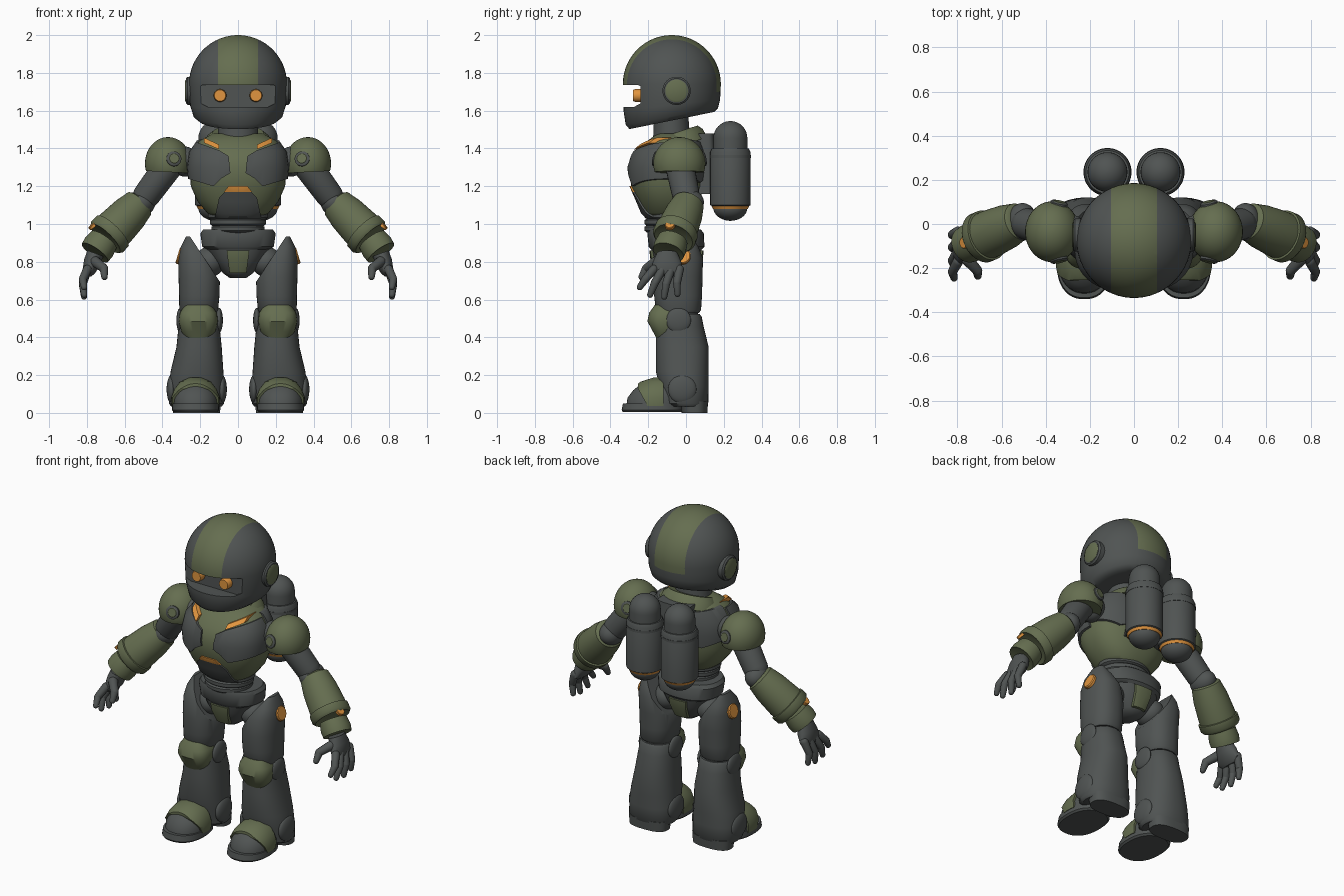
import bpy, bmesh, math
from mathutils import Matrix, Vector

if "Cube" in bpy.data.objects:
    bpy.data.objects.remove(bpy.data.objects["Cube"])


def material(name, rgb):
    m = bpy.data.materials.new(name)
    m.use_nodes = True
    m.diffuse_color = (*rgb, 1)
    m.node_tree.nodes["Principled BSDF"].inputs["Base Color"].default_value = (*rgb, 1)
    return m


GREY = material("dark grey", (0.08, 0.088, 0.086))
OLIVE = material("olive green", (0.13, 0.155, 0.08))
ORANGE = material("orange", (0.75, 0.30, 0.05))


def finish(bm, name, mat, mirror=False, angle=40):
    bmesh.ops.recalc_face_normals(bm, faces=bm.faces)
    mesh = bpy.data.meshes.new(name)
    bm.to_mesh(mesh)
    bm.free()
    ob = bpy.data.objects.new(name, mesh)
    bpy.context.collection.objects.link(ob)
    mesh.materials.append(mat)
    smooth(ob, angle)
    if mirror:
        ob.modifiers.new("mirror", 'MIRROR')
    return ob


def smooth(ob, angle=40):
    bpy.ops.object.select_all(action='DESELECT')
    ob.select_set(True)
    bpy.context.view_layer.objects.active = ob
    bpy.ops.object.shade_smooth_by_angle(angle=math.radians(angle))


def aim(a, b):
    a, b = Vector(a), Vector(b)
    return Matrix.Translation(a) @ (b - a).to_track_quat('Z', 'Y').to_matrix().to_4x4()


def loft(name, rings, mat, frame=None, power=2.0, seg=40, mirror=False, cut=None, warp=None):
    """Skin rings of (z, rx, ry, cx, cy), then place, warp and cut them."""
    bm = bmesh.new()
    rows = []
    for z, rx, ry, *c in rings:
        cx, cy = c or (0, 0)
        row = []
        for i in range(seg):
            t = math.tau * (i + 0.5) / seg
            x, y = (math.copysign(abs(f) ** (2 / power), f) for f in (math.cos(t), math.sin(t)))
            row.append(bm.verts.new((cx + rx * x, cy + ry * y, z)))
        rows.append(row)
    for lo, hi in zip(rows, rows[1:]):
        for i in range(seg):
            j = (i + 1) % seg
            bm.faces.new((lo[i], lo[j], hi[j], hi[i]))
    bm.faces.new(rows[0][::-1])
    bm.faces.new(rows[-1])
    if frame:
        bm.transform(frame)
    if warp:
        for v in bm.verts:
            v.co = warp(v.co)
    if cut:
        geom = bm.verts[:] + bm.edges[:] + bm.faces[:]
        bmesh.ops.bisect_plane(bm, geom=geom, plane_co=cut[0], plane_no=cut[1], clear_outer=True)
        bmesh.ops.holes_fill(bm, edges=[e for e in bm.edges if e.is_boundary])
    return finish(bm, name, mat, mirror)


def dome(z, rz, r, start=0, n=8):
    """Rings of a rounded end rising from z."""
    steps = [start + (math.pi / 2 - 0.06 - start) * i / n for i in range(n + 1)]
    return [(z + rz * math.sin(t), r * math.cos(t), r * math.cos(t)) for t in steps]


def ball(name, loc, size, mat, mirror=False, cut=None):
    frame = Matrix.Translation(loc) @ Matrix.Diagonal((*size, 1))
    return loft(name, dome(0, 1, 1, -1.51, 20), mat, frame, mirror=mirror, cut=cut)


def disc(name, loc, normal, r, depth, mat, mirror=True):
    rings = [(-depth, r, r), (depth * 0.6, r, r), (depth, r * 0.88, r * 0.88)]
    return loft(name, rings, mat, aim(loc, Vector(loc) + Vector(normal)), seg=28, mirror=mirror)


def capsule(name, a, b, ra, rb, mat, mirror=True, seg=16):
    n = (Vector(b) - Vector(a)).length
    low = [(-z, r, r) for z, r, _ in reversed(dome(0, ra, ra, n=4))]
    return loft(name, low + dome(n, rb, rb, n=4), mat, aim(a, b), seg=seg, mirror=mirror)


def boolean(ob, outline, near, far, mode, axis='Y'):
    """Cut an object with a prism drawn across the given axis."""
    bm = bmesh.new()
    place = (lambda p, d: (p[0], d, p[1])) if axis == 'Y' else (lambda p, d: (d, p[0], p[1]))
    ends = [[bm.verts.new(place(p, d)) for p in outline] for d in (near, far)]
    n = len(outline)
    for e in ends:
        bm.faces.new(e)
    for i in range(n):
        j = (i + 1) % n
        bm.faces.new((ends[0][i], ends[0][j], ends[1][j], ends[1][i]))
    cutter = finish(bm, "cutter", GREY)
    cutter.hide_render = True
    mod = ob.modifiers.new("cut", 'BOOLEAN')
    mod.operation, mod.object = mode, cutter
    bpy.context.view_layer.objects.active = ob
    bpy.ops.object.modifier_apply(modifier="cut")
    bpy.data.objects.remove(cutter)
    smooth(ob)


def plate(name, body, outline, grow, mat, mirror=True, near=-0.08, far=-0.6, axis='Y'):
    """Raised panel that follows the surface of a body."""
    bm = bmesh.new()
    bm.from_mesh(body.data)
    bm.normal_update()
    for v, n in [(v, v.normal.copy()) for v in bm.verts]:
        v.co += n * grow
    ob = finish(bm, name, mat)
    boolean(ob, outline, near, far, 'INTERSECT', axis)
    if mirror:
        ob.modifiers.new("mirror", 'MIRROR')
    return ob


# Helmet: domed shell with a tilted lower rim, visor slot and centre stripe
def tilt_rim(p):
    t = max(0, (1.74 - p.z) / 0.19)
    return Vector((p.x, p.y, p.z + t * 0.2 * (p.y + 0.075)))


shell = [(1.55, 0.17, 0.19), (1.548, 0.205, 0.225), (1.57, 0.235, 0.245), (1.63, 0.254, 0.256)]
shell = [(z, rx, ry, 0, -0.075) for z, rx, ry in shell + dome(1.74, 0.26, 0.26, n=14)]
helmet = loft("helmet", shell, GREY, seg=56, warp=tilt_rim)
bm = bmesh.new()
bm.from_mesh(helmet.data)
for co, no in (((0.105, 0, 0), (1, 0, 0)), ((-0.105, 0, 0), (1, 0, 0)), ((0, 0, 1.7), (0, 0, 1))):
    bmesh.ops.bisect_plane(bm, geom=bm.verts[:] + bm.edges[:] + bm.faces[:], plane_co=co, plane_no=no)
for f in bm.faces:
    c = f.calc_center_median()
    f.material_index = int(abs(c.x) < 0.105 and c.z > 1.7)
bm.to_mesh(helmet.data)
bm.free()
helmet.data.materials.append(OLIVE)
slot = [(-0.2, 1.64), (-0.16, 1.62), (0.16, 1.62), (0.2, 1.64), (0.205, 1.725), (0.19, 1.735),
        (-0.19, 1.735), (-0.205, 1.725)]
boolean(helmet, slot, -0.6, -0.24, 'DIFFERENCE')
disc("eye", (0.095, -0.25, 1.68), (0, -1, 0), 0.034, 0.03, ORANGE)
disc("ear_ring", (0.255, -0.05, 1.705), (1, 0, 0), 0.075, 0.02, GREY)
disc("ear_cap", (0.27, -0.05, 1.705), (1, 0, 0), 0.06, 0.01, OLIVE)

# Neck and collar
loft("neck", [(1.42, 0.11, 0.1, 0, -0.075), (1.6, 0.1, 0.09, 0, -0.08)], GREY)
loft("collar", [(-0.05, 0.18, 0.15), (0, 0.165, 0.14), (0.025, 0.135, 0.12), (0.02, 0.1, 0.09)], OLIVE,
     Matrix.Translation((0, -0.045, 1.46)) @ Matrix.Rotation(0.32, 4, 'X'))

# Chest and its panels
chest = loft("chest", [(1.04, 0.14, 0.12, 0, -0.09), (1.06, 0.165, 0.14, 0, -0.09),
                       (1.12, 0.215, 0.165, 0, -0.09), (1.20, 0.25, 0.19, 0, -0.1),
                       (1.30, 0.258, 0.2, 0, -0.1), (1.38, 0.247, 0.185, 0, -0.09),
                       (1.44, 0.205, 0.14, 0, -0.065), (1.48, 0.13, 0.1, 0, -0.05)],
             OLIVE, power=2.4, seg=48)
plate("chest_panel", chest, [(0.05, 1.36), (0.1, 1.39), (0.24, 1.44), (0.3, 1.4), (0.3, 1.25),
                             (0.13, 1.2), (0.09, 1.24), (0.04, 1.27)], 0.012, GREY)
plate("back_panel", chest, [(0.04, 1.42), (0.2, 1.45), (0.3, 1.4), (0.3, 1.28), (0.16, 1.22),
                            (0.04, 1.26)], 0.012, GREY, near=-0.06, far=0.5)
plate("belly_panel", chest, [(-0.07, 1.17), (0.07, 1.17), (0.1, 1.14), (0.13, 1.0),
                             (-0.13, 1.0), (-0.1, 1.14)], 0.009, GREY, False)
plate("belly_light", chest, [(-0.075, 1.17), (0.075, 1.17), (0.05, 1.2), (-0.05, 1.2)], 0.009, ORANGE, False)
plate("collar_light", chest, [(0.1, 1.395), (0.18, 1.43), (0.18, 1.457), (0.1, 1.42)], 0.018, ORANGE)

# Waist rings and pelvis
for i in range(3):
    z, r = 0.955 + 0.035 * i, 0.14 + 0.01 * i
    loft("waist_ring", [(z - 0.005, r - 0.02, 0.11, 0, -0.09), (z + 0.01, r, 0.13, 0, -0.09),
                        (z + 0.03, r, 0.13, 0, -0.09), (z + 0.045, r - 0.02, 0.11, 0, -0.09)], GREY)
pelvis = loft("pelvis", [(0.715, 0.045, 0.06, 0, -0.05), (0.74, 0.08, 0.09, 0, -0.05),
                         (0.82, 0.14, 0.125, 0, -0.05), (0.87, 0.17, 0.135, 0, -0.05)], GREY, power=2.3)
loft("belt", [(0.865, 0.165, 0.135, 0, -0.05), (0.88, 0.19, 0.148, 0, -0.05), (0.95, 0.2, 0.15, 0, -0.055),
              (0.97, 0.185, 0.14, 0, -0.06)], GREY, power=2.3)
pouch = [(-0.045, 0.74), (0.045, 0.74), (0.06, 0.86), (-0.06, 0.86)]
plate("front_guard", pelvis, pouch, 0.015, OLIVE, False)
plate("rear_guard", pelvis, pouch, 0.015, OLIVE, False, near=0, far=0.5)

# Twin back tanks
for z, r, h in ((1.10, 0.107, 0.3), ):
    T = Matrix.Translation((0.12, 0.235, 0))
    loft("tank", [(z - 0.01, 0.09, 0.09), (z, r, r), (z + h - 0.02, r, r), (z + h, 0.098, 0.098)],
         GREY, T, mirror=True)
    loft("tank_band", [(z + 0.25, 0.109, 0.109), (z + 0.265, 0.109, 0.109)], GREY, T, mirror=True)
    loft("tank_top", [(1.38, 0.09, 0.09)] + dome(1.455, 0.09, 0.09), GREY, T, mirror=True)
    loft("tank_light", [(1.08, 0.092, 0.092), (1.095, 0.1, 0.1)], ORANGE, T, mirror=True)
    ball("tank_base", (0.12, 0.235, 1.085), (0.09, 0.09, 0.068), GREY, True)
loft("tank_mount", [(1.16, 0.13, 0.07, 0, 0.1), (1.48, 0.11, 0.06, 0, 0.09)], GREY, power=4)

# Shoulders
ball("shoulder_guard", (0.37, -0.035, 1.32), (0.123, 0.138, 0.14), OLIVE, True, ((0.37, 0, 1.275), (0.05, 0, -1)))
for s in (-1, 1):
    disc("shoulder_ring", (0.34, -0.035 + s * 0.127, 1.345), (-0.2, s, 0.2), 0.04, 0.009, GREY)
    disc("shoulder_button", (0.339, -0.035 + s * 0.129, 1.346), (-0.2, s, 0.2), 0.029, 0.009, OLIVE)
ball("shoulder_joint", (0.28, -0.04, 1.33), (0.07, 0.08, 0.08), GREY, True)

# Arms
capsule("upper_arm", (0.36, -0.035, 1.32), (0.485, 0, 1.15), 0.078, 0.072, GREY, seg=28)
disc("arm_light", (0.464, -0.04, 1.25), (1, -0.1, 0.65), 0.028, 0.012, ORANGE)
ball("elbow", (0.505, 0.01, 1.115), (0.068, 0.085, 0.07), GREY, True)
elbow, wrist = (0.515, 0.015, 1.115), (0.71, -0.07, 0.915)
loft("forearm", [(0, 0.07, 0.07), (0.012, 0.085, 0.085), (0.09, 0.1, 0.1), (0.2, 0.108, 0.108),
                 (0.225, 0.108, 0.108)], OLIVE, aim(elbow, wrist), mirror=True)
loft("forearm_cuff", [(0.22, 0.1, 0.1), (0.225, 0.117, 0.117), (0.265, 0.117, 0.117), (0.28, 0.105, 0.105),
                      (0.27, 0.07, 0.07)], OLIVE, aim(elbow, wrist), mirror=True)
disc("cuff_light", (0.768, -0.085, 0.992), (0.7, -0.1, 0.7), 0.026, 0.009, ORANGE)
loft("wrist_guard", [(0, 0.08, 0.08), (0.05, 0.088, 0.088), (0.085, 0.084, 0.084), (0.08, 0.06, 0.06)],
     OLIVE, aim(wrist, (0.77, -0.1, 0.83)), mirror=True)

# Hands
loft("palm", [(0, 0.045, 0.055), (0.05, 0.045, 0.075), (0.1, 0.035, 0.085), (0.125, 0.02, 0.06)], GREY,
     Matrix.Translation((0.755, -0.1, 0.845)) @ Matrix.Rotation(math.pi - 0.35, 4, 'Y'), mirror=True)
for i, (tip_y, tip_z) in enumerate(((-0.245, 0.665), (-0.19, 0.625), (-0.115, 0.615), (-0.045, 0.63))):
    y = -0.17 + 0.045 * i
    middle = (0.822, (y + tip_y) / 2 - 0.008, (0.75 + tip_z) / 2)
    capsule("finger_base", (0.797, y, 0.76), middle, 0.024, 0.021, GREY)
    capsule("finger_tip", middle, (0.815, tip_y, tip_z), 0.021, 0.016, GREY)
capsule("thumb_base", (0.755, -0.16, 0.80), (0.71, -0.21, 0.765), 0.028, 0.023, GREY)
capsule("thumb_tip", (0.71, -0.21, 0.765), (0.707, -0.235, 0.72), 0.023, 0.017, GREY)

# Legs
loft("thigh", [(0.53, 0.095, 0.11, 0.21, -0.04), (0.545, 0.103, 0.12, 0.208, -0.04),
               (0.62, 0.107, 0.127, 0.205, -0.042), (0.72, 0.11, 0.13, 0.205, -0.042),
               (0.82, 0.1, 0.125, 0.215, -0.035), (0.88, 0.068, 0.095, 0.235, -0.03),
               (0.935, 0.025, 0.05, 0.25, -0.02)], GREY, power=2.3, mirror=True,
     cut=((0.1, 0, 0.7), (-0.22, 0, 0.145)))
ball("hip_joint", (0.15, -0.04, 0.8), (0.08, 0.09, 0.08), GREY, True)
disc("hip_light", (0.306, -0.02, 0.83), (1, 0, 0.3), 0.045, 0.014, ORANGE)
loft("knee_core", [(0.48, 0.09, 0.1, 0.208, -0.035), (0.56, 0.09, 0.1, 0.208, -0.035)], GREY, mirror=True)
loft("shin", [(0.035, 0.135, 0.1, 0.22, 0.005), (0.05, 0.147, 0.118, 0.22, 0), (0.14, 0.147, 0.13, 0.22, -0.01),
              (0.22, 0.14, 0.14, 0.217, -0.02), (0.35, 0.12, 0.14, 0.206, -0.02),
              (0.46, 0.109, 0.125, 0.206, -0.032), (0.51, 0.104, 0.118, 0.207, -0.035),
              (0.523, 0.095, 0.108, 0.207, -0.035)], GREY, power=2.3, mirror=True)
loft("knee_guard", [(0.39, 0.06, 0.05, 0.21, -0.105), (0.43, 0.09, 0.07, 0.21, -0.105),
                    (0.485, 0.104, 0.1, 0.21, -0.105), (0.53, 0.098, 0.095, 0.21, -0.1),
                    (0.572, 0.07, 0.065, 0.21, -0.1)], OLIVE, power=2.6, mirror=True)
for x, s in ((0.1, -1), (0.306, 1)):
    ball("knee_disc", (x, -0.04, 0.49), (0.02, 0.066, 0.066), GREY, True)
for x in (0.085, 0.352):
    ball("ankle_disc", (x, -0.02, 0.125), (0.026, 0.075, 0.075), GREY, True)

# Feet
foot = loft("foot", [(0.045, 0.118, 0.15, 0.225, -0.165), (0.08, 0.118, 0.147, 0.225, -0.163),
                     (0.12, 0.102, 0.127, 0.225, -0.153), (0.155, 0.075, 0.095, 0.225, -0.14),
                     (0.175, 0.03, 0.04, 0.225, -0.13)], GREY, power=2.2, mirror=True)
plate("foot_strap", foot, [(-0.2, 0.03), (-0.12, 0.03), (-0.12, 0.25), (-0.25, 0.25), (-0.255, 0.13)],
      0.012, OLIVE, near=0, far=0.5, axis='X')
loft("sole", [(0.005, 0.115, 0.155, 0.225, -0.18), (0.015, 0.125, 0.163, 0.225, -0.178),
              (0.05, 0.122, 0.16, 0.225, -0.174)], GREY, power=2.3, mirror=True)
loft("heel", [(0, 0.125, 0.068, 0.22, 0.045), (0.06, 0.13, 0.075, 0.22, 0.042)], GREY, power=2.6, mirror=True)
